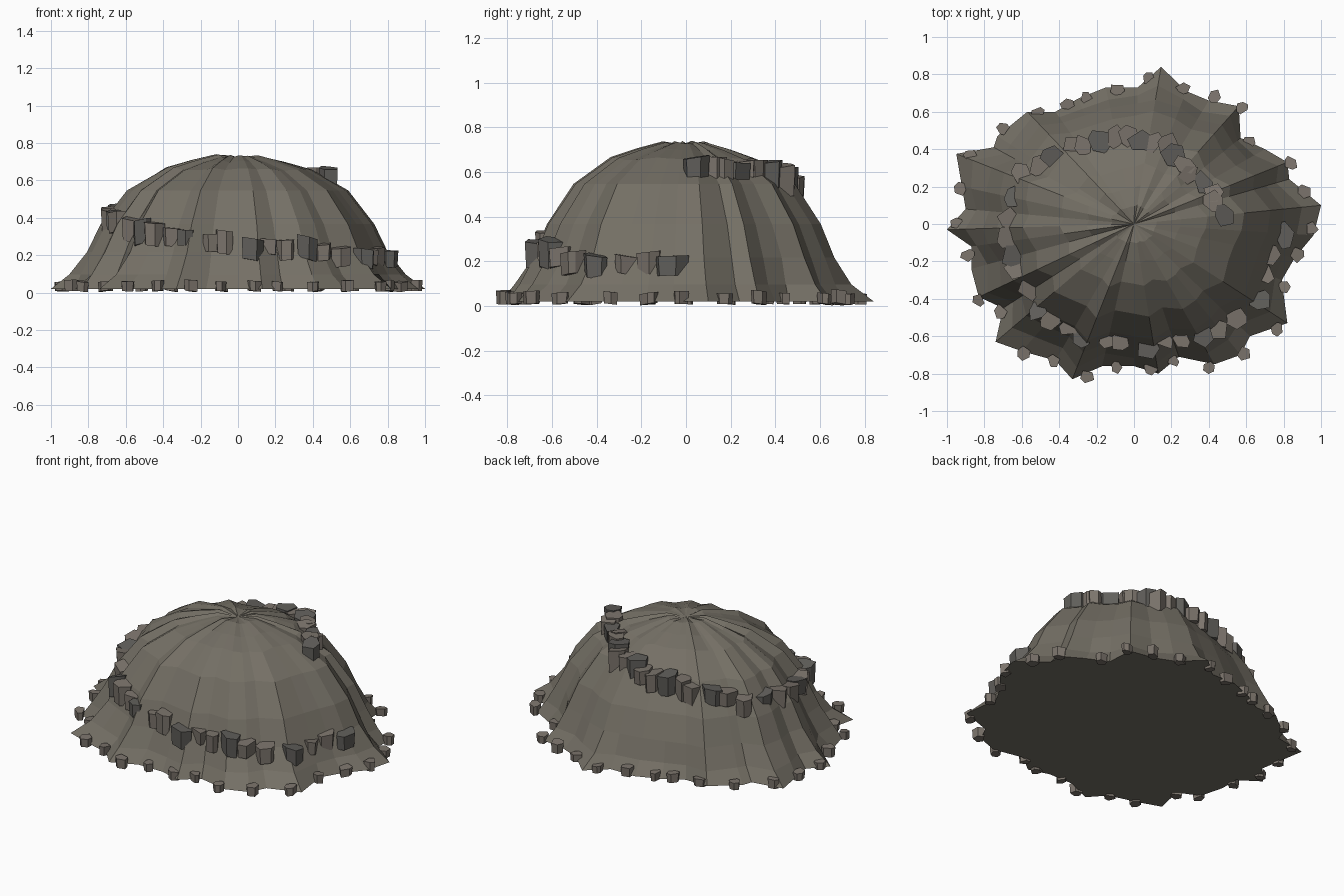
import bpy, bmesh, math, random
from mathutils import Vector

if "Cube" in bpy.data.objects:
    bpy.data.objects.remove(bpy.data.objects["Cube"])

random.seed(7)

def material(name, col):
    m = bpy.data.materials.new(name)
    m.diffuse_color = (*col, 1)
    m.use_nodes = True
    m.node_tree.nodes["Principled BSDF"].inputs["Base Color"].default_value = m.diffuse_color
    return m

ROCK = material("rock", (0.175, 0.16, 0.13))
PALE = material("pale_stone", (0.20, 0.175, 0.15))
DARK = material("dark_stone", (0.12, 0.115, 0.105))

# Jagged foot of the mound, counter-clockwise
OUTLINE = [(1.0, .10), (.83, .24), (.82, .33), (.70, .40), (.57, .46), (.56, .63), (.40, .66),
           (.28, .71), (.145, .84), (.02, .73), (-.15, .73), (-.30, .67), (-.42, .60), (-.57, .60),
           (-.73, .47), (-.75, .41), (-.95, .375), (-.92, .20), (-.90, .08), (-1.0, -.03),
           (-.87, -.12), (-.87, -.24), (-.83, -.39), (-.70, -.45), (-.74, -.63), (-.60, -.68),
           (-.42, -.73), (-.33, -.83), (-.17, -.76), (0, -.76), (.13, -.80), (.24, -.71),
           (.43, -.75), (.57, -.70), (.62, -.60), (.82, -.53), (.79, -.30), (.86, -.18), (.96, -.06)]
# Ring profile: ellipse scale, ridge strength, height
RINGS = [(1, 1, .02), (.94, .70, .10), (.875, .40, .22), (.79, .40, .37),
         (.63, .38, .55), (.42, .26, .665), (.27, .16, .705), (.13, .08, .735)]

def ellipse(a):
    return 1 / math.hypot(math.cos(a) / .87, math.sin(a) / .75)

COLS = []
for x, y in OUTLINE:
    a = math.atan2(y, x) % math.tau
    COLS.append((a, math.hypot(x, y) - ellipse(a), random.uniform(-.03, .03)))
COLS.sort()

def ridge(a):
    """Ridge offset at the foot for any angle."""
    a %= math.tau
    pts = [(COLS[-1][0] - math.tau, COLS[-1][1])] + [c[:2] for c in COLS] + \
          [(COLS[0][0] + math.tau, COLS[0][1])]
    for (a0, r0), (a1, r1) in zip(pts, pts[1:]):
        if a0 <= a <= a1:
            return r0 + (r1 - r0) * (a - a0) / (a1 - a0)

def surface_radius(a, z):
    for (s0, k0, z0), (s1, k1, z1) in zip(RINGS, RINGS[1:]):
        if z <= z1:
            t = max(0, (z - z0) / (z1 - z0))
            return ellipse(a) * (s0 + (s1 - s0) * t) + ridge(a) * (k0 + (k1 - k0) * t)
    return .1

def finish(bm, name, mats):
    bmesh.ops.recalc_face_normals(bm, faces=bm.faces)
    me = bpy.data.meshes.new(name)
    bm.to_mesh(me)
    bm.free()
    for m in mats:
        me.materials.append(m)
    ob = bpy.data.objects.new(name, me)
    bpy.context.collection.objects.link(ob)

# Fluted mound
bm = bmesh.new()
rows = []
for i, (s, k, z) in enumerate(RINGS):
    row = []
    for a, d, n in COLS:
        r = ellipse(a) * s + d * k + (n * s if i else 0)
        dz = n * .3 if i > 4 else 0
        row.append(bm.verts.new((r * math.cos(a), r * math.sin(a), z - .004 + dz if i else z)))
    rows.append(row)
N = len(COLS)
for lo, hi in zip(rows, rows[1:]):
    for j in range(N):
        bm.faces.new((lo[j], lo[(j + 1) % N], hi[(j + 1) % N], hi[j]))
peak = bm.verts.new((0, 0, .72))
for j in range(N):
    bm.faces.new((rows[-1][j], rows[-1][(j + 1) % N], peak))
bm.faces.new(rows[0][::-1])
finish(bm, "mound", [ROCK])

def stone(bm, centre, angle, width, depth, height, mat):
    """Irregular five or six sided upright block."""
    n = random.choice((5, 6))
    c, s = math.cos(angle), math.sin(angle)
    lean = random.uniform(-.12, .12) * height
    rings = []
    shape = [(math.tau * (k + random.uniform(-.25, .25)) / n, random.uniform(.9, 1.15)) for k in range(n)]
    for side in (-.5, .5):
        ring = []
        for t, r in shape:
            u, v = math.cos(t) * r * depth / 2, math.sin(t) * r * width / 2
            f = 1 if side > 0 else .9
            ring.append(bm.verts.new(Vector(centre) + Vector((
                (u * c - v * s) * f, (u * s + v * c) * f, side * height + lean * v / width * 2))))
        rings.append(ring)
    faces = [bm.faces.new(rings[0][::-1]), bm.faces.new(rings[1])]
    for j in range(n):
        k = (j + 1) % n
        faces.append(bm.faces.new((rings[0][j], rings[0][k], rings[1][k], rings[1][j])))
    for f in faces:
        f.material_index = mat

# Ledge of blocks spiralling down: angle in degrees, height
SPIRAL = [(5, .61), (45, .60), (90, .55), (135, .47), (180, .40), (225, .32),
          (270, .25), (305, .22), (335, .18), (358, .19)]
bm = bmesh.new()
COUNT = 40
for i in range(COUNT):
    deg = 5 + 350 * i / (COUNT - 1)
    for (d0, z0), (d1, z1) in zip(SPIRAL, SPIRAL[1:]):
        if d0 <= deg <= d1:
            z = z0 + (z1 - z0) * (deg - d0) / (d1 - d0)
    a = math.radians(deg + random.uniform(-2, 2))
    z += random.uniform(-.015, .015)
    r = surface_radius(a, z) - random.uniform(0, .03)
    stone(bm, (r * math.cos(a), r * math.sin(a), z), a + random.uniform(-.3, .3),
          random.uniform(.09, .15), random.uniform(.09, .15), random.uniform(.08, .14), i % 3 == 0)
finish(bm, "spiral_ledge_blocks", [PALE, DARK])

# Loose stones around the foot
bm = bmesh.new()
for i in range(30):
    a = math.tau * (i + random.uniform(-.25, .25)) / 30
    r = min(surface_radius(a, .02) + random.uniform(-.02, .03), .95)
    h = random.uniform(.045, .06)
    stone(bm, (r * math.cos(a), r * math.sin(a), .008 + h / 2), a + random.uniform(-.5, .5),
          random.uniform(.06, .085), random.uniform(.06, .08), h, 0)
finish(bm, "foot_stones", [PALE])
